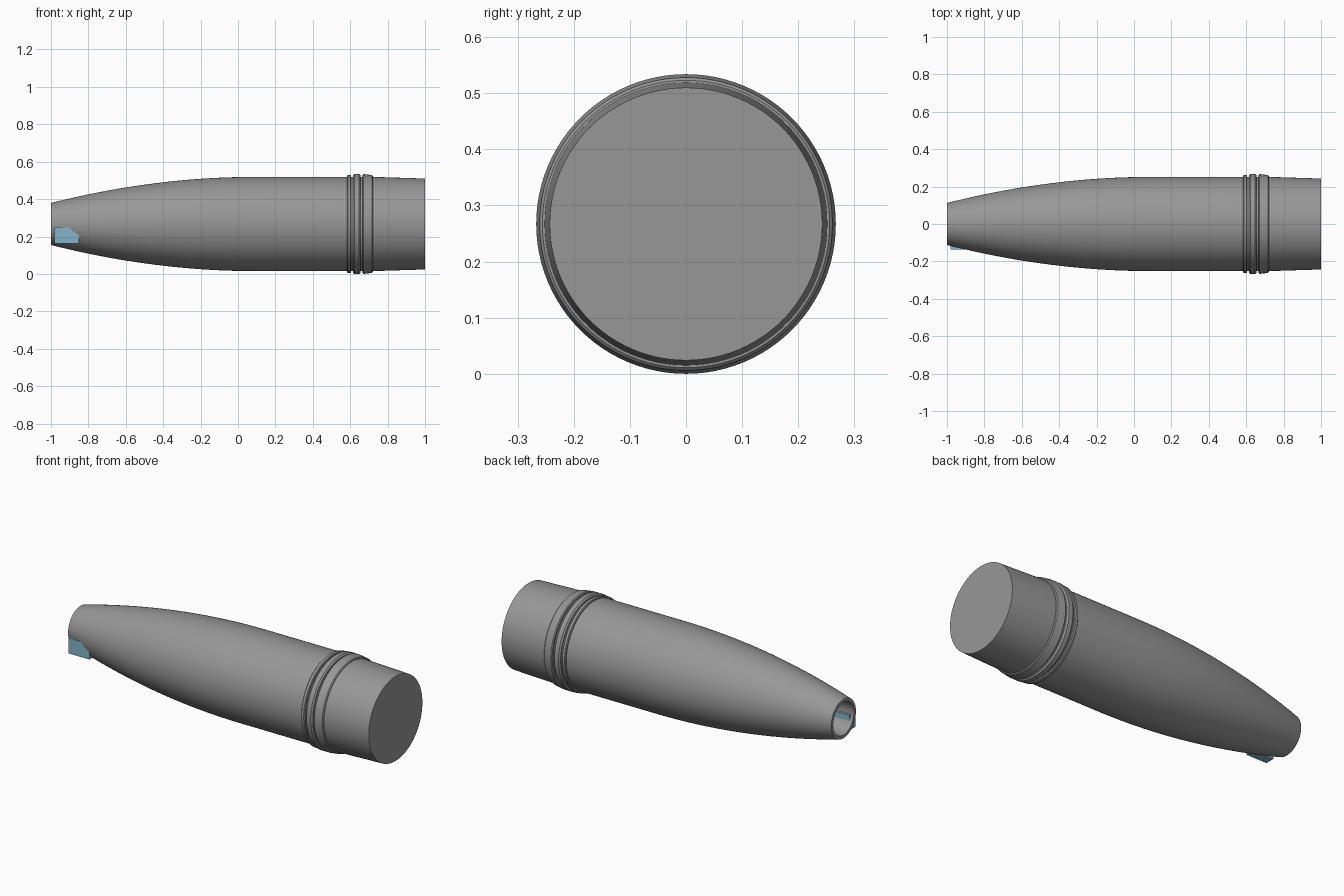
import bpy, bmesh, math
from mathutils import Matrix, Vector

if "Cube" in bpy.data.objects:
    bpy.data.objects.remove(bpy.data.objects["Cube"], do_unlink=True)

AXIS_Z = 0.267
SIDES = 96


def material(name, rgb):
    m = bpy.data.materials.new(name)
    m.use_nodes = True
    colour = (*rgb, 1)
    m.diffuse_color = colour
    m.node_tree.nodes["Principled BSDF"].inputs["Base Color"].default_value = colour
    return m


def finish(name, bm, mat, angle=25):
    bmesh.ops.recalc_face_normals(bm, faces=bm.faces)
    mesh = bpy.data.meshes.new(name)
    bm.to_mesh(mesh)
    bm.free()
    mesh.materials.append(mat)
    obj = bpy.data.objects.new(name, mesh)
    bpy.context.collection.objects.link(obj)
    bpy.ops.object.select_all(action="DESELECT")
    bpy.context.view_layer.objects.active = obj
    obj.select_set(True)
    bpy.ops.object.shade_smooth_by_angle(angle=math.radians(angle))
    return obj


def lathe(name, profile, mat, closed=False):
    """Turn an (x, radius) profile around the long axis."""
    bm = bmesh.new()
    points = profile + profile[:1] if closed else profile
    verts = [bm.verts.new((x, 0, AXIS_Z + r)) for x, r in points]
    edges = [bm.edges.new(pair) for pair in zip(verts, verts[1:])]
    bmesh.ops.spin(bm, geom=verts + edges, cent=(0, 0, AXIS_Z), axis=(1, 0, 0),
                   angle=math.tau, steps=SIDES)
    bmesh.ops.remove_doubles(bm, verts=bm.verts, dist=1e-5)
    return finish(name, bm, mat)


steel = material("steel grey", (0.31, 0.31, 0.31))
blue = material("key blue", (0.24, 0.45, 0.58))

# Hollow body: bore, curved nose, straight middle, tapered tail and flat base
R, NOSE_R, TANGENT_X = 0.252, 0.112, 0.1
BORE_R, BORE_END = 0.094, -0.7
ogive = []
for i in range(25):
    t = i / 24
    ogive.append((-1 + t * (TANGENT_X + 1), R - (R - NOSE_R) * (1 - t) ** 2))
bore = [(BORE_END, 0), (BORE_END, BORE_R), (-1, BORE_R)]
lathe("shell_body", bore + ogive + [(0.72, R), (1, 0.243), (1, 0)], steel)

# Three raised bands, each as start, end, start radius, end radius and edge bevel
bands = {
    "front_band": (0.583, 0.605, 0.263, 0.263, 0.004),
    "middle_band": (0.614, 0.656, 0.267, 0.267, 0.008),
    "rear_band": (0.666, 0.722, 0.267, 0.261, 0.005),
}
for name, (a, b, ra, rb, c) in bands.items():
    lathe(name, [(a, 0.245), (a, ra - c), (a + c, ra), (b - c, rb),
                 (b, rb - c), (b, 0.245)], steel, closed=True)

# Key through the nose wall, with a rounded upper rear corner
PIN_X, PIN_Z, PIN_R = -0.884, 0.221, 0.035
outline = [(-0.98, 0.163), (PIN_X + PIN_R, 0.163)]
for i in range(13):
    a = math.radians(120 * i / 12)
    outline.append((PIN_X + PIN_R * math.cos(a), PIN_Z + PIN_R * math.sin(a)))
outline.append((-0.98, 0.251))
bm = bmesh.new()
face = bm.faces.new([bm.verts.new((x, -0.135, z)) for x, z in outline])
side = bmesh.ops.extrude_face_region(bm, geom=[face])["geom"]
bmesh.ops.translate(bm, vec=(0, 0.055, 0),
                    verts=[v for v in side if isinstance(v, bmesh.types.BMVert)])
finish("nose_key", bm, blue)
